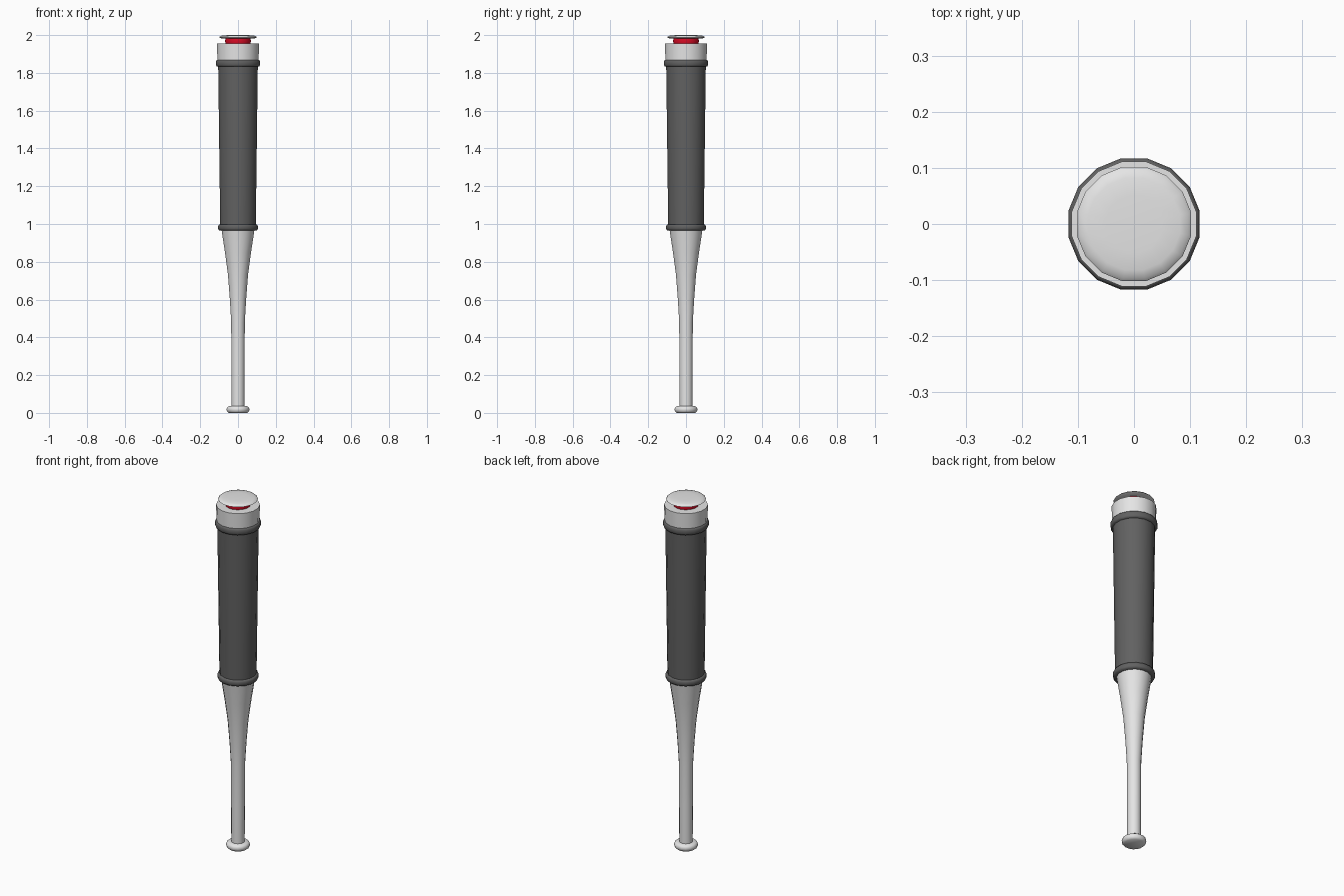
import bpy, bmesh, math

SIDES = 16

cube = bpy.data.objects.get("Cube")
if cube:
    bpy.data.objects.remove(cube, do_unlink=True)


def material(name, rgb):
    mat = bpy.data.materials.new(name)
    mat.use_nodes = True
    colour = (*rgb, 1.0)
    mat.diffuse_color = colour
    mat.node_tree.nodes["Principled BSDF"].inputs["Base Color"].default_value = colour
    return mat


def lathe(name, profile, mat, angle=40):
    """Turn (half width, height) points into a closed faceted solid round z."""
    bm = bmesh.new()
    rings = []
    for half_width, z in profile:
        radius = half_width / math.cos(math.pi / SIDES)
        turns = [2 * math.pi * (i + 0.5) / SIDES for i in range(SIDES)]
        rings.append([bm.verts.new((radius * math.cos(t), radius * math.sin(t), z))
                      for t in turns])
    for low, high in zip(rings, rings[1:]):
        for i in range(SIDES):
            j = (i + 1) % SIDES
            bm.faces.new((low[i], low[j], high[j], high[i]))
    bm.faces.new(rings[0][::-1])
    bm.faces.new(rings[-1])
    mesh = bpy.data.meshes.new(name)
    bm.to_mesh(mesh)
    bm.free()
    mesh.materials.append(mat)
    obj = bpy.data.objects.new(name, mesh)
    bpy.context.collection.objects.link(obj)
    bpy.ops.object.select_all(action='DESELECT')
    obj.select_set(True)
    bpy.context.view_layer.objects.active = obj
    bpy.ops.object.shade_smooth_by_angle(angle=math.radians(angle))
    return obj


def collar(name, half_width, bottom, top, inner):
    """Rounded band around the barrel."""
    bevel = 0.009
    lathe(name, [(inner, bottom), (half_width - bevel / 2, bottom),
                 (half_width, bottom + bevel), (half_width, top - bevel),
                 (half_width - bevel / 2, top), (inner, top)], dark_grey, 70)


white = material("off_white", (0.78, 0.78, 0.78))
dark_grey = material("dark_grey", (0.12, 0.12, 0.12))
red = material("red", (0.72, 0.004, 0.02))

# Handle with its rounded knob
lathe("knob", [(0.05, 0), (0.058, 0.007), (0.061, 0.018), (0.058, 0.029),
               (0.05, 0.035), (0.03, 0.037)], white, 70)
lathe("handle", [(0.034, 0.03), (0.035, 0.25), (0.036, 0.48), (0.043, 0.6),
                 (0.053, 0.73), (0.069, 0.85), (0.088, 0.975)], white)

# Barrel sleeve between two collars
lathe("barrel_sleeve", [(0.094, 0.98), (0.105, 1.85)], dark_grey)
collar("lower_collar", 0.105, 0.966, 0.998, 0.08)
collar("upper_collar", 0.117, 1.833, 1.869, 0.09)

# Barrel end, red neck and the lid above it
lathe("barrel_end", [(0.109, 1.86), (0.111, 1.955)], white)
lathe("neck", [(0.063, 1.95), (0.069, 1.967), (0.065, 1.988)], red)
lathe("lid", [(0.088, 1.983), (0.102, 1.988), (0.096, 1.994),
              (0.082, 1.998), (0.05, 2.0)], white, 70)
